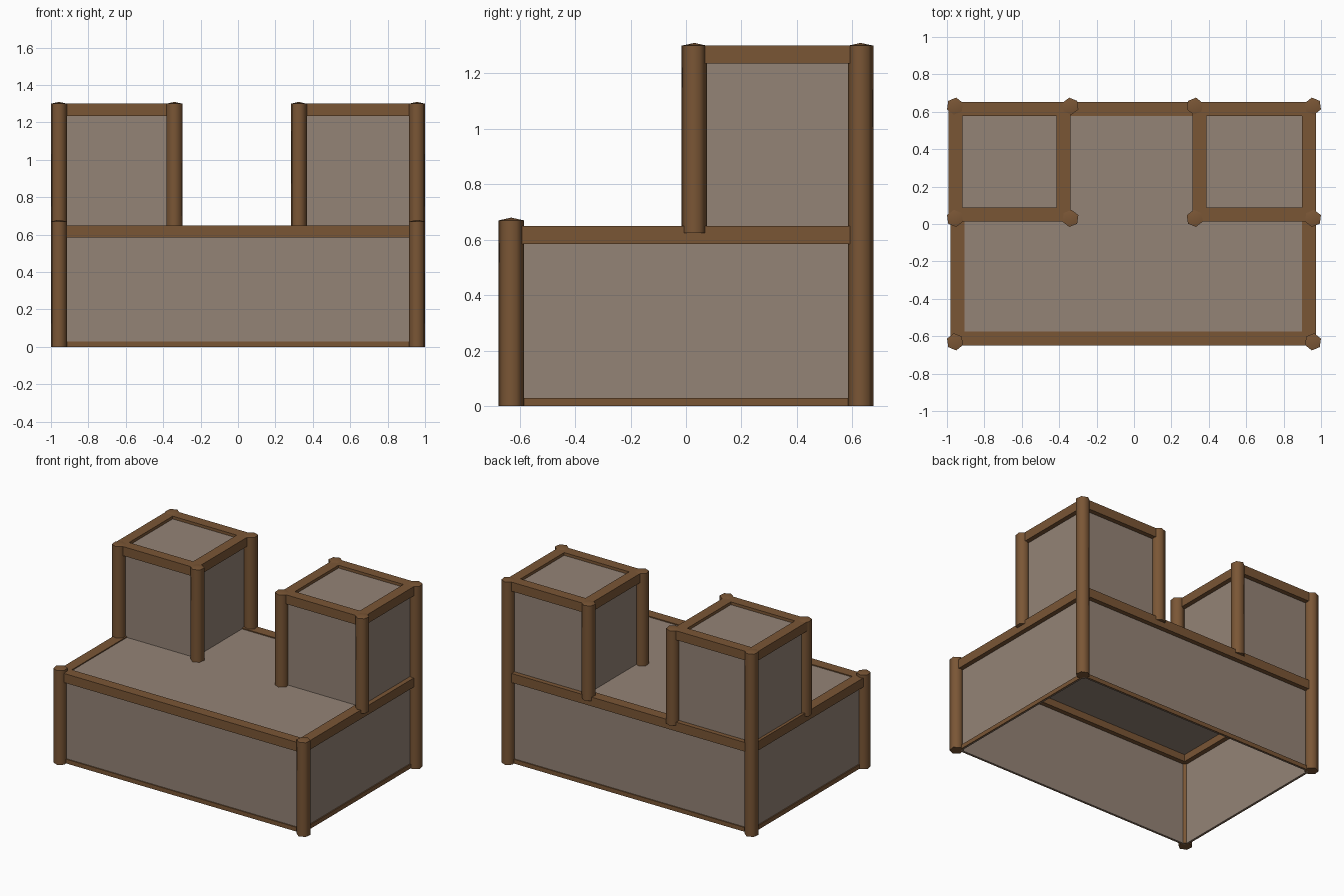
import bpy
import bmesh
from math import radians, cos, sin, pi

if "Cube" in bpy.data.objects:
    bpy.data.objects.remove(bpy.data.objects["Cube"], do_unlink=True)


def make_material(name, color):
    mat = bpy.data.materials.new(name)
    mat.use_nodes = True
    mat.diffuse_color = color
    mat.node_tree.nodes["Principled BSDF"].inputs["Base Color"].default_value = color
    return mat


wood = make_material("brown wood", (0.195, 0.093, 0.036, 1))
cloth = make_material("taupe panel", (0.296, 0.227, 0.181, 1))


def add_object(name, bm, mat):
    bmesh.ops.recalc_face_normals(bm, faces=bm.faces)
    mesh = bpy.data.meshes.new(name)
    bm.to_mesh(mesh)
    bm.free()
    mesh.materials.append(mat)
    obj = bpy.data.objects.new(name, mesh)
    bpy.context.collection.objects.link(obj)
    return obj


def box(name, xs, ys, zs, mat):
    """Box spanning the given (low, high) ranges."""
    bm = bmesh.new()
    bmesh.ops.create_cube(bm, size=1)
    for v in bm.verts:
        v.co = [sum(r) / 2 + c * (r[1] - r[0]) for r, c in zip((xs, ys, zs), v.co)]
    return add_object(name, bm, mat)


def post(name, x, y, z0, z1, flip_x=1, flip_y=1, radius=0.046):
    """Six-sided pole with a shallow pointed cap."""
    bm = bmesh.new()
    rings = []
    for z in (z0, z1):
        ring = []
        for i in range(6):
            a = radians(38) + i * pi / 3
            ring.append(bm.verts.new((x - flip_x * radius * cos(a), y + flip_y * radius * sin(a), z)))
        rings.append(ring)
    tip = bm.verts.new((x, y, z1 + 0.01))
    bm.faces.new(rings[0])
    for i in range(6):
        j = (i + 1) % 6
        bm.faces.new((rings[0][i], rings[0][j], rings[1][j], rings[1][i]))
        bm.faces.new((rings[1][i], rings[1][j], tip))
    obj = add_object(name, bm, wood)
    bpy.ops.object.select_all(action="DESELECT")
    obj.select_set(True)
    bpy.context.view_layer.objects.active = obj
    bpy.ops.object.shade_smooth_by_angle(angle=radians(65))


H = 0.037   # half rail width
T = 0.004   # half panel thickness


def around(c, h):
    return (c - h, c + h)


def frame(prefix, x0, x1, y0, y1, bottom, top, deck):
    """Four rails, four wall panels and a top panel on the given centre lines."""
    rail_z = (top - 0.065, top)
    wall_z = (bottom, deck)
    for side, y in (("front", y0), ("back", y1)):
        box(f"{prefix}_{side}_rail", (x0, x1), around(y, H), rail_z, wood)
        box(f"{prefix}_{side}_panel", (x0, x1), around(y, T), wall_z, cloth)
    for side, x in (("right", x0), ("left", x1)):
        box(f"{prefix}_{side}_rail", around(x, H), (y0, y1), rail_z, wood)
        box(f"{prefix}_{side}_panel", around(x, T), (y0, y1), wall_z, cloth)
    box(f"{prefix}_top_panel", (x0, x1), (y0, y1), (deck - 2 * T, deck), cloth)


# Base body
X0, X1, Y0, Y1 = -0.943, 0.935, -0.612, 0.614
frame("base", X0, X1, Y0, Y1, 0, 0.65, 0.643)

# Thin skirting strips along the bottom of the base walls
strip = (0, 0.03)
for side, y, s in (("front", Y0, -1), ("back", Y1, 1)):
    box(f"{side}_skirting", (X0, X1), around(y + s * 2 * T, T), strip, wood)
for side, x, s in (("right", X0, -1), ("left", X1, 1)):
    box(f"{side}_skirting", around(x + s * 2 * T, T), (Y0, Y1), strip, wood)

# Two towers at the back corners
frame("right_tower", -0.955, -0.377, 0.05, Y1, 0.64, 1.30, 1.28)
frame("left_tower", 0.35, 0.935, 0.05, Y1, 0.64, 1.30, 1.28)

# Corner posts, and the shorter tower posts standing on the deck
for side, outer, inner, s in (("right", -0.957, -0.34, 1), ("left", 0.957, 0.325, -1)):
    post(f"{side}_front_post", outer, -0.63, 0, 0.67, s, -1)
    post(f"{side}_back_post", outer, 0.63, 0, 1.30, s, 1)
    post(f"{side}_tower_outer_post", outer, 0.03, 0.625, 1.30, s, -1)
    post(f"{side}_tower_inner_front_post", inner, 0.03, 0.625, 1.30, -s, -1)
    post(f"{side}_tower_inner_back_post", inner, 0.63, 0.625, 1.30, -s, 1)
